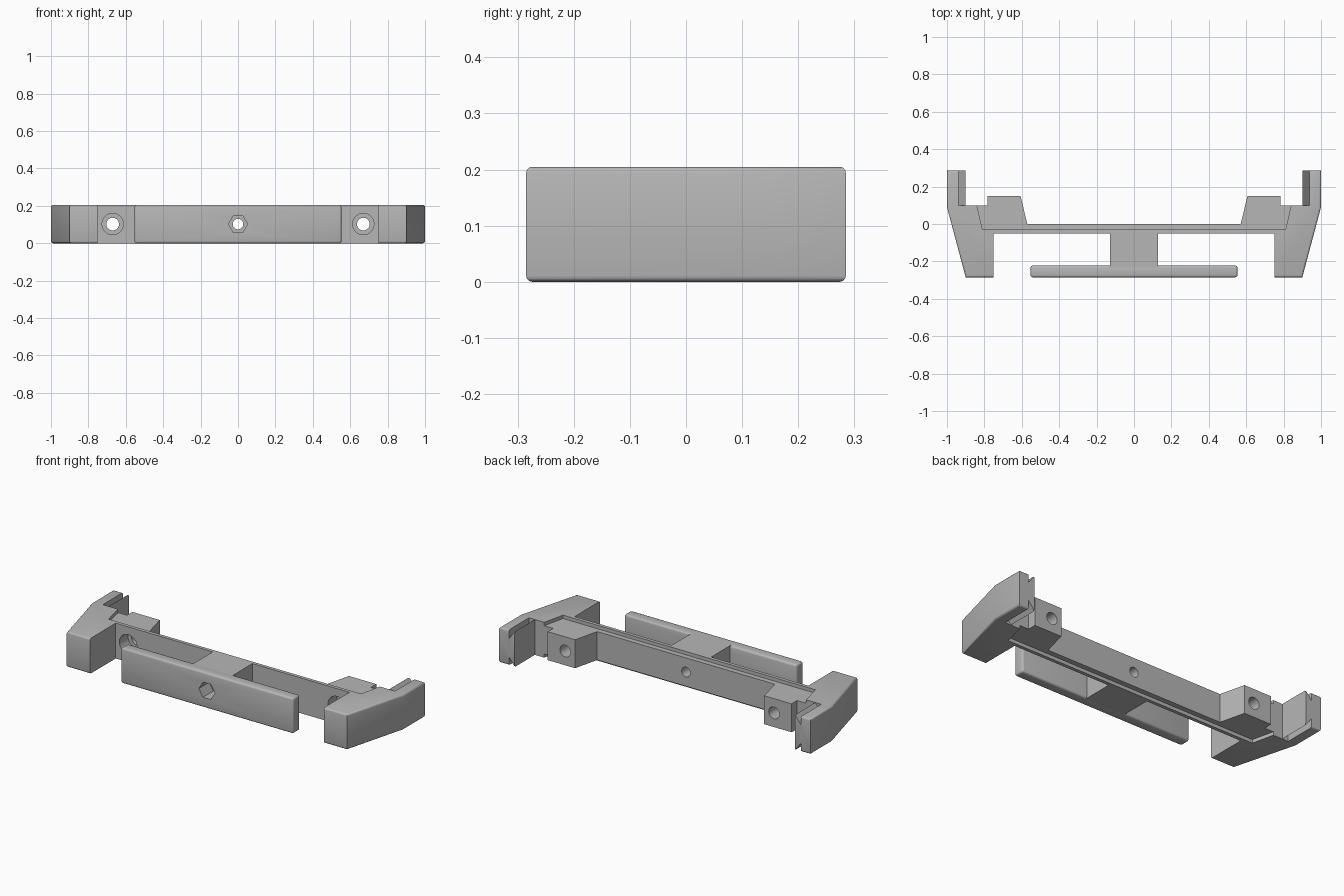
import bpy, bmesh, math

cube = bpy.data.objects.get("Cube")
if cube:
    bpy.data.objects.remove(cube, do_unlink=True)

HEIGHT, STEP, MID = 0.205, 0.02, 0.1025

grey = bpy.data.materials.new("plain_grey")
grey.use_nodes = True
grey.diffuse_color = (0.47, 0.47, 0.47, 1)
grey.node_tree.nodes["Principled BSDF"].inputs["Base Color"].default_value = (0.47, 0.47, 0.47, 1)


def prism(name, points, low, high, axis="z", round_edge=None, radius=0.011):
    """Extrude a 2D outline along z or y, rounding the edges chosen by a rule."""
    bm = bmesh.new()
    place = (lambda a, b, h: (a, b, h)) if axis == "z" else (lambda a, b, h: (a, h, b))
    lower = [bm.verts.new(place(a, b, low)) for a, b in points]
    upper = [bm.verts.new(place(a, b, high)) for a, b in points]
    bm.faces.new(lower)
    bm.faces.new(upper)
    n = len(points)
    for i in range(n):
        j = (i + 1) % n
        bm.faces.new((lower[i], lower[j], upper[j], upper[i]))
    bmesh.ops.recalc_face_normals(bm, faces=bm.faces)
    if round_edge:
        edges = [e for e in bm.edges if round_edge(e)]
        bmesh.ops.bevel(bm, geom=edges, offset=radius, segments=3, profile=0.5,
                        affect="EDGES", clamp_overlap=True)
    mesh = bpy.data.meshes.new(name)
    bm.to_mesh(mesh)
    bm.free()
    mesh.materials.append(grey)
    obj = bpy.data.objects.new(name, mesh)
    bpy.context.collection.objects.link(obj)
    return obj


def box(name, x, y0, y1, **kw):
    return prism(name, [(-x, y0), (x, y0), (x, y1), (-x, y1)], 0, HEIGHT, **kw)


def circle(x, radius, sides=32):
    return [(x + radius * math.cos(math.tau * i / sides),
             MID + radius * math.sin(math.tau * i / sides)) for i in range(sides)]


def cut(obj, cutters):
    bpy.context.view_layer.objects.active = obj
    for cutter in cutters:
        mod = obj.modifiers.new("cut", "BOOLEAN")
        mod.operation, mod.solver, mod.object = "DIFFERENCE", "EXACT", cutter
        bpy.ops.object.modifier_apply(modifier=mod.name)


def flip(points, side):
    return [(side * x, y) for x, y in points]


# Front plate, stem and the full-height lip of the crossbar
plate = box("front_plate", 0.553, -0.285, -0.222, round_edge=lambda e: True)
stem = box("stem", 0.127, -0.26, -0.04)
lip = box("crossbar_lip", 0.812, -0.05, -0.03)

# Recessed crossbar with the two tapered mounting blocks
half = [(0.81, -0.032), (0.84, 0.1), (0.783, 0.1), (0.783, 0.15), (0.607, 0.15), (0.57, 0)]
bar = prism("crossbar_with_blocks", half + flip(half[::-1], -1), STEP, HEIGHT - STEP)

# Curved-in end arms
arm_outline = [(1, 0.285), (1, 0.09), (0.9, -0.285), (0.75, -0.285), (0.75, -0.03),
               (0.81, -0.03), (0.84, 0.1), (0.9, 0.1), (0.9, 0.285)]


def on_outer_rim(edge):
    a, b = (v.co for v in edge.verts)
    if abs(a.z - b.z) > 0.01:
        return False
    mid = (a + b) / 2
    return abs(mid.x) > 0.94 or mid.y < -0.28


arms, cutters = [], []
for side, label in ((1, "left"), (-1, "right")):
    arm = prism(label + "_arm", flip(arm_outline, side), 0, HEIGHT, round_edge=on_outer_rim)
    # Slanted groove along the top and bottom of the arm tip
    grooves = []
    for base, inward in ((0, 1), (HEIGHT, -1)):
        profile = [(0.938, base - inward * 0.02), (0.938, base + inward * 0.05),
                   (0.9, base), (0.9, base - inward * 0.02)]
        grooves.append(prism("groove_cutter", flip(profile, side), 0.1, 0.3, axis="y"))
    cut(arm, grooves)
    cutters += grooves
    arms.append(arm)

# Bolt holes with counterbores through the blocks
bolt_cutters = []
for x in (-0.67, 0.67):
    bolt_cutters.append(prism("bolt_cutter", circle(x, 0.034), -0.1, 0.2, axis="y"))
    bolt_cutters.append(prism("counterbore_cutter", circle(x, 0.057), -0.1, 0.03, axis="y"))

# Centre hole with a hexagonal nut pocket
centre = prism("centre_cutter", circle(0, 0.028), -0.33, 0.1, axis="y")
pocket = prism("nut_cutter", circle(0, 0.051, 6), -0.33, -0.19, axis="y")

cut(bar, bolt_cutters + [centre])
cut(lip, bolt_cutters + [centre])
cut(stem, [centre, pocket])
cut(plate, [centre, pocket])

for cutter in cutters + bolt_cutters + [centre, pocket]:
    bpy.data.objects.remove(cutter, do_unlink=True)

# Smooth the rounded edges and holes, keep the corners sharp
bpy.ops.object.select_all(action="DESELECT")
for obj in [plate, stem, lip, bar] + arms:
    obj.select_set(True)
bpy.context.view_layer.objects.active = bar
bpy.ops.object.shade_smooth_by_angle(angle=math.radians(32))
